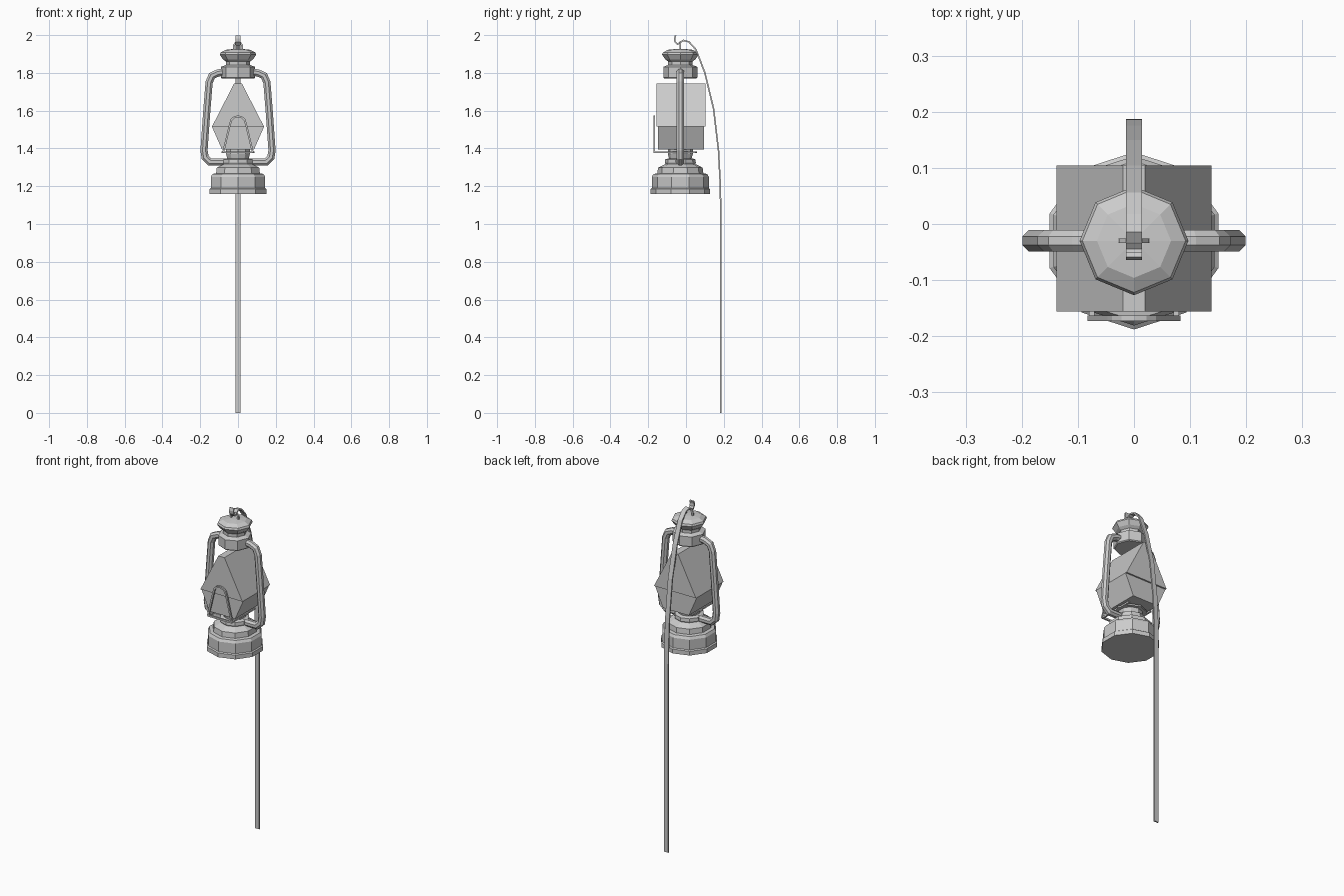
import bpy, bmesh, math
from mathutils import Vector

cube = bpy.data.objects.get("Cube")
if cube:
    bpy.data.objects.remove(cube, do_unlink=True)

grey = bpy.data.materials.new("plain grey")
grey.use_nodes = True
COLOUR = (0.6, 0.6, 0.6, 1)
grey.diffuse_color = COLOUR
grey.node_tree.nodes["Principled BSDF"].inputs["Base Color"].default_value = COLOUR

AXIS_Y = -0.03  # vertical axis of the lantern


def finish(name, bm):
    bmesh.ops.recalc_face_normals(bm, faces=bm.faces)
    mesh = bpy.data.meshes.new(name)
    bm.to_mesh(mesh)
    bm.free()
    mesh.materials.append(grey)
    obj = bpy.data.objects.new(name, mesh)
    bpy.context.collection.objects.link(obj)
    return obj


def skin(name, rings, closed=False):
    """Join equal rings of points into a tube, capping the ends if open."""
    bm = bmesh.new()
    loops = [[bm.verts.new(p) for p in ring] for ring in rings]
    n = len(loops[0])
    pairs = list(zip(loops, loops[1:]))
    if closed:
        pairs.append((loops[-1], loops[0]))
    else:
        bm.faces.new(loops[0])
        bm.faces.new(loops[-1])
    for a, b in pairs:
        for i in range(n):
            j = (i + 1) % n
            bm.faces.new((a[i], a[j], b[j], b[i]))
    return finish(name, bm)


def turned(name, profile, sides):
    """Faceted turned part from (radius, height) pairs."""
    rings = []
    for r, z in profile:
        angles = [math.pi / 2 + math.tau * i / sides for i in range(sides)]
        rings.append([(r * math.cos(a), AXIS_Y + r * math.sin(a), z) for a in angles])
    return skin(name, rings)


def sweep(name, path, binormal, wide, thick, sides=4, closed=False):
    """Sweep along a planar path; wide is measured along the plane normal."""
    path = [Vector(p) for p in path]
    binormal = Vector(binormal)
    n, rings = len(path), []
    for i, p in enumerate(path):
        a = path[i - 1] if i or closed else p
        b = path[(i + 1) % n] if i < n - 1 or closed else p
        d_in = (p - a).normalized()
        d_out = (b - p).normalized()
        tangent = (d_in + d_out).normalized()
        side = tangent.cross(binormal)
        mitre = 1 / max(0.6, tangent.dot(d_out if b != p else d_in))
        k = 1 / math.cos(math.pi / sides)
        angles = [math.tau * (j + 0.5) / sides for j in range(sides)]
        rings.append([p + binormal * math.cos(t) * wide * k
                      + side * math.sin(t) * thick * k * mitre for t in angles])
    return skin(name, rings, closed)


def prism(name, outline, y0, y1):
    """Extrude an x-z outline from y0 to y1."""
    return skin(name, [[(x, y, z) for x, z in outline] for y in (y0, y1)])


def mirrored(half):
    return half + [(-x, z) for x, z in reversed(half)]


# Fuel tank and burner
turned("base", [(.158, 1.16), (.158, 1.185), (.151, 1.19), (.151, 1.25),
                (.142, 1.265), (.122, 1.268), (.118, 1.298), (.085, 1.315),
                (.07, 1.32)], 10)
turned("burner", [(.07, 1.30), (.082, 1.325), (.08, 1.342), (.06, 1.348),
                  (.066, 1.37), (.066, 1.40)], 10)
turned("burner_plate", [(.088, 1.375), (.088, 1.384)], 8)

# Angular globe with a slightly wider roof
prism("globe_lower", mirrored([(.085, 1.395), (.138, 1.515)]), -.148, .095)
prism("globe_roof", mirrored([(.138, 1.515), (.02, 1.745)]), -.156, .104)

# Chimney collar and hood
turned("chimney_collar", [(.085, 1.77), (.09, 1.775), (.09, 1.832), (.064, 1.842),
                          (.064, 1.868)], 8)
turned("chimney_hood", [(.064, 1.86), (.08, 1.872), (.097, 1.897), (.092, 1.908),
                        (.066, 1.922), (.02, 1.927)], 8)

# Side frame
half_frame = [(.06, 1.805), (.105, 1.80), (.138, 1.785), (.153, 1.75), (.165, 1.60),
              (.18, 1.39), (.174, 1.352), (.148, 1.328), (.05, 1.328)]
for side, label in ((1, "left"), (-1, "right")):
    sweep(label + "_frame", [(side * x, AXIS_Y, z) for x, z in half_frame],
          (0, 1, 0), .019, .019, 8)

# Front wire guard: upright arch, then legs running back
arch = [(.078, 1.38), (.042, 1.53)]
arch += [(.04 * math.cos(a), 1.535 + .035 * math.sin(a))
         for a in (math.pi * i / 6 for i in range(1, 6))]
arch += [(-.042, 1.53), (-.078, 1.38)]
sweep("wire_guard", [(x, -.168, z) for x, z in arch], (0, 1, 0), .005, .005)
sweep("guard_foot", [(-.08, -.168, 1.38), (.08, -.168, 1.38)], (0, 0, 1), .005, .005)
for side, label in ((1, "left"), (-1, "right")):
    sweep(label + "_guard_leg", [(side * .075, -.168, 1.38), (side * .075, .05, 1.38)],
          (0, 0, 1), .005, .005)

# Small bail on top of the hood
bail = [(.023, 1.92), (.022, 1.945), (.011, 1.96), (-.011, 1.96), (-.022, 1.945), (-.023, 1.92)]
sweep("top_bail", [(x, AXIS_Y, z) for x, z in bail], (0, 1, 0), .004, .005)

# Long hanging strap with a hooked end
strap = [(.183, 0), (.183, 1.10), (.182, 1.2), (.172, 1.39), (.146, 1.61), (.10, 1.80),
         (.053, 1.923), (.016, 1.964), (-.014, 1.972), (-.032, 1.961), (-.045, 1.951),
         (-.058, 1.965), (-.06, 1.982), (-.055, 1.998)]
sweep("strap", [(0, y, z) for y, z in strap], (1, 0, 0), .014, .004)
